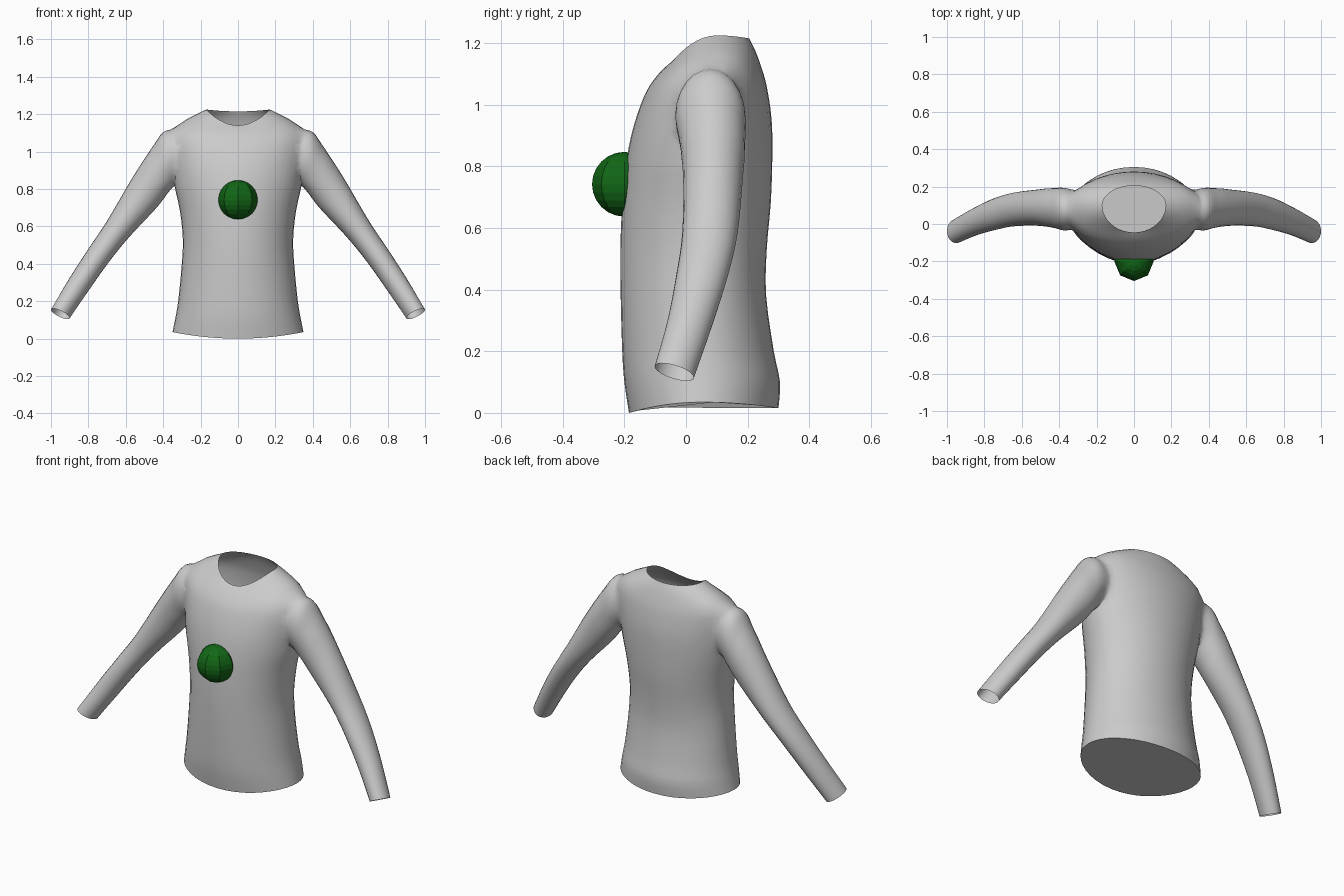
import bpy, bmesh, math
from mathutils import Vector

if "Cube" in bpy.data.objects:
    bpy.data.objects.remove(bpy.data.objects["Cube"])


def material(name, rgb):
    m = bpy.data.materials.new(name)
    m.diffuse_color = (*rgb, 1)
    m.use_nodes = True
    m.node_tree.nodes["Principled BSDF"].inputs["Base Color"].default_value = m.diffuse_color
    return m


fabric = material("grey fabric", (0.6, 0.6, 0.6))
green = material("dark green", (0.006, 0.135, 0.008))


def refine(rows, steps):
    """Catmull-Rom interpolation between section rows."""
    out = []
    for i in range(len(rows) - 1):
        quad = (rows[max(i - 1, 0)], rows[i], rows[i + 1], rows[min(i + 2, len(rows) - 1)])
        for s in range(steps):
            t = s / steps
            out.append([0.5 * (2 * b + (c - a) * t + (2 * a - 5 * b + 4 * c - d) * t * t
                               + (3 * b - a - 3 * c + d) * t ** 3) for a, b, c, d in zip(*quad)])
    return out + [list(rows[-1])]


def loft(name, rings):
    """Closed skin through the rings, with an n-gon at each end."""
    bm = bmesh.new()
    vr = [[bm.verts.new(p) for p in ring] for ring in rings]
    n = len(vr[0])
    for a, b in zip(vr, vr[1:]):
        for i in range(n):
            j = (i + 1) % n
            bm.faces.new((a[i], a[j], b[j], b[i]))
    bm.faces.new(vr[0])
    bm.faces.new(vr[-1])
    bmesh.ops.recalc_face_normals(bm, faces=bm.faces)
    me = bpy.data.meshes.new(name)
    bm.to_mesh(me)
    bm.free()
    me.materials.append(fabric)
    ob = bpy.data.objects.new(name, me)
    bpy.context.collection.objects.link(ob)
    return ob


# Torso sections: half width, front y, side y, back y, front z, side z, back z
torso_rows = [
    (.350, -.185, .05, .300, .00, .035, .015),
    (.335, -.200, .05, .305, .10, .11, .10),
    (.320, -.207, .05, .285, .20, .20, .20),
    (.302, -.212, .05, .260, .38, .38, .38),
    (.295, -.213, .05, .262, .53, .53, .53),
    (.310, -.207, .055, .275, .68, .68, .68),
    (.340, -.193, .06, .280, .82, .82, .82),
    (.360, -.170, .07, .278, .93, .95, .95),
    (.375, -.135, .08, .262, 1.03, 1.05, 1.06),
    (.360, -.105, .09, .245, 1.08, 1.115, 1.12),
    (.280, -.075, .10, .225, 1.115, 1.17, 1.175),
    (.170, -.045, .10, .205, 1.14, 1.225, 1.215),
]


def torso_ring(row, n=40):
    w, yf, ys, yb, zf, zs, zb = row
    ring = []
    for i in range(n):
        a = 2 * math.pi * i / n
        c = math.cos(a)
        y_end, z_end = (yf, zf) if c > 0 else (yb, zb)
        ring.append(Vector((w * math.sin(a), ys + (y_end - ys) * abs(c), zs + (z_end - zs) * c * c)))
    return ring


# Sleeve sections: outer x, z, inner x, z, centre y, half depth, front lift
sleeve_rows = [
    (.330, 1.115, .250, .87, .080, .095, 0),
    (.400, 1.115, .325, .83, .078, .118, 0),
    (.465, 1.015, .370, .785, .085, .112, 0),
    (.565, .860, .435, .70, .088, .098, 0),
    (.700, .630, .580, .545, .078, .090, 0),
    (.800, .480, .690, .41, .052, .084, 0),
    (.900, .325, .800, .255, .012, .073, .005),
    (1.000, .155, .900, .110, -.038, .064, .018),
]


def sleeve_ring(row, side, n=24):
    xo, zo, xi, zi, y, hy, lift = row
    ring = []
    for i in range(n):
        a = 2 * math.pi * i / n
        c, s = math.cos(a) / 2, math.sin(a)
        ring.append(Vector((side * ((xo + xi) / 2 + (xo - xi) * c), y + hy * s,
                            (zo + zi) / 2 + (zo - zi) * c - lift * s)))
    return ring


torso_rings = [torso_ring(r) for r in refine(torso_rows, 3)]
shirt = loft("shirt", torso_rings)
openings = list(torso_rings[-1])          # neck and cuff rims
sleeves = []
for side in (1, -1):
    rings = [sleeve_ring(r, side) for r in refine(sleeve_rows, 4)]
    openings += rings[-1]
    sleeve = loft("sleeve", rings)
    sleeves.append(sleeve)
    mod = shirt.modifiers.new("join sleeve", 'BOOLEAN')
    mod.operation, mod.solver, mod.object = 'UNION', 'EXACT', sleeve

# Merge the sleeves into the torso
dg = bpy.context.evaluated_depsgraph_get()
joined = bpy.data.meshes.new_from_object(shirt.evaluated_get(dg))
shirt.modifiers.clear()
shirt.data = joined
for sleeve in sleeves:
    bpy.data.objects.remove(sleeve)

# Open the neck and cuffs, then soften the armhole seams
bm = bmesh.new()
bm.from_mesh(joined)
rim = {v for v in bm.verts if any((v.co - p).length < 1e-4 for p in openings)}
bmesh.ops.delete(bm, geom=[f for f in bm.faces if all(v in rim for v in f.verts)], context='FACES')
seam = [v for v in bm.verts if .29 < abs(v.co.x) < .46 and v.co.z > .84]
for _ in range(4):
    bmesh.ops.smooth_vert(bm, verts=seam, factor=.5, use_axis_x=True, use_axis_y=True, use_axis_z=True)
bm.to_mesh(joined)
bm.free()
bpy.context.view_layer.objects.active = shirt
shirt.select_set(True)
bpy.ops.object.shade_smooth_by_angle(angle=math.radians(60))
shirt.select_set(False)

# Faceted ball on the chest
bpy.ops.mesh.primitive_uv_sphere_add(segments=8, ring_count=12, radius=.105, location=(0, -.2, .742))
ball = bpy.context.object
ball.name = "chest_ball"
ball.data.materials.append(green)
